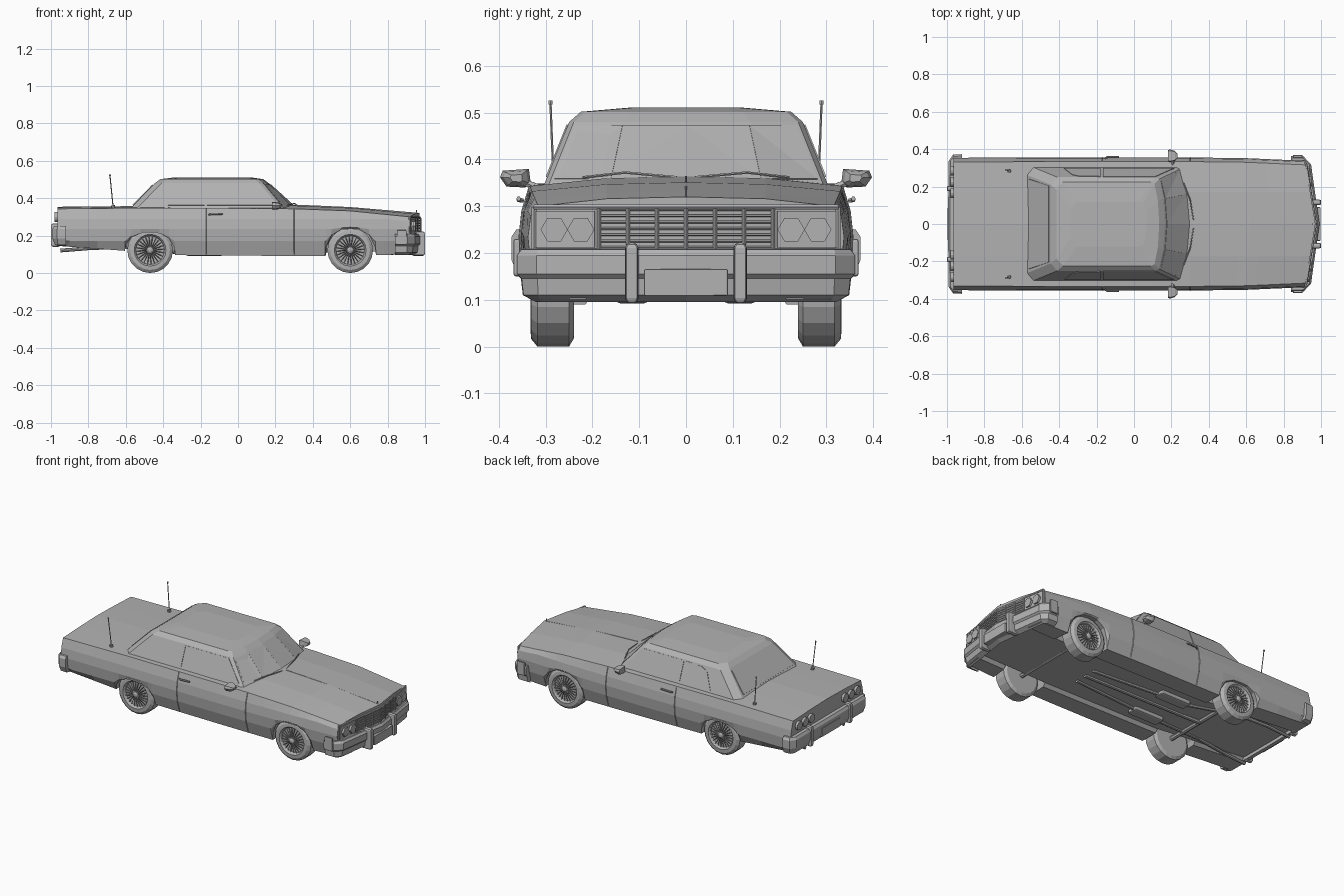
import bpy, bmesh, math
from mathutils import Vector

cube = bpy.data.objects.get("Cube")
if cube:
    bpy.data.objects.remove(cube, do_unlink=True)

grey = bpy.data.materials.new("plain grey")
grey.use_nodes = True
GREY = (0.45, 0.45, 0.45, 1)
grey.diffuse_color = GREY
grey.node_tree.nodes["Principled BSDF"].inputs["Base Color"].default_value = GREY
parts = []


def make(name, verts, faces):
    bm = bmesh.new()
    vs = [bm.verts.new(v) for v in verts]
    for f in faces:
        bm.faces.new([vs[i] for i in f])
    bmesh.ops.recalc_face_normals(bm, faces=bm.faces)
    mesh = bpy.data.meshes.new(name)
    bm.to_mesh(mesh)
    bm.free()
    mesh.materials.append(grey)
    obj = bpy.data.objects.new(name, mesh)
    bpy.context.collection.objects.link(obj)
    parts.append(obj)
    return obj


def loft(name, rings):
    """Skin a row of equal rings; each end cap is split into two halves."""
    n, last = len(rings[0]), len(rings) - 1
    faces = [(r * n + i, r * n + (i + 1) % n, (r + 1) * n + (i + 1) % n, (r + 1) * n + i)
             for r in range(last) for i in range(n)]
    for base in (0, last * n):
        faces.append([base + i for i in range(n // 2 + 1)])
        faces.append([base + i for i in range(n // 2, n)] + [base])
    return make(name, [v for ring in rings for v in ring], faces)


def tube(name, points, radius, sides=6):
    pts = [Vector(p) for p in points]
    rings = []
    for i, p in enumerate(pts):
        d = (pts[min(i + 1, len(pts) - 1)] - pts[max(i - 1, 0)]).normalized()
        u = d.cross(Vector((0, 0, 1)) if abs(d.z) < 0.9 else Vector((0, 1, 0))).normalized()
        v = d.cross(u)
        angles = [math.tau * k / sides for k in range(sides)]
        rings.append([p + (u * math.cos(a) + v * math.sin(a)) * radius for a in angles])
    return loft(name, rings)


def plate(name, points, thick=0.004):
    pts = [Vector(p) for p in points]
    nrm = (pts[1] - pts[0]).cross(pts[2] - pts[0]).normalized() * thick
    return loft(name, [[p - nrm for p in pts], [p + nrm for p in pts]])


def box(name, lo, hi, bevel=0.006):
    rect = [(lo[1], lo[2]), (hi[1], lo[2]), (hi[1], hi[2]), (lo[1], hi[2])]
    obj = loft(name, [[(x, y, z) for y, z in rect] for x in (lo[0], hi[0])])
    mod = obj.modifiers.new("soft edges", "BEVEL")
    mod.width, mod.segments = bevel, 2
    return obj


def mirror_ring(half):
    return half + [(x, -y, z) for x, y, z in half[-2:0:-1]]


def curve(x, keys):
    for (a, va), (b, vb) in zip(keys, keys[1:]):
        if x <= b:
            return va + (vb - va) * max(0, (x - a) / (b - a))
    return keys[-1][1]


# Body shell with wheel arches and a pointed nose
NOSE, TAIL, REAR_AXLE, FRONT_AXLE = 0.915, -0.965, -0.47, 0.6


def nose(y, out=0.0):
    return NOSE + out + 0.055 * max(0, 1 - abs(y) / 0.34)


def body_ring(x):
    w = curve(x, [(TAIL, 0.354), (0.2, 0.357), (0.6, 0.352), (NOSE, 0.338)])
    sill = curve(x, [(TAIL, 0.145), (-0.62, 0.12), (-0.33, 0.095), (0.5, 0.09), (NOSE, 0.1)])
    edge = curve(x, [(TAIL, 0.343), (-0.5, 0.348), (0.25, 0.345), (0.6, 0.332), (NOSE, 0.3)])
    crown = curve(x, [(TAIL, 0.354), (-0.5, 0.358), (0.3, 0.364), (0.6, 0.351), (NOSE, 0.32)])
    arch, low = 0, sill
    for cx, top in ((REAR_AXLE, 0.215), (FRONT_AXLE, 0.235)):
        d = abs(x - cx) / 0.135
        if d < 1:
            arch = math.sqrt(1 - d ** 3)
            low = sill + (top - sill) * arch
    fold = max(0.17, low + 0.005)
    crease = max(0.235, fold + 0.005)
    half = [(0, sill + 0.02), (0.2, sill + 0.02), (0.215, low), (w - 0.03 + 0.025 * arch, low),
            (w - 0.006, fold), (w, crease), (w - 0.006, 0.29 if x < 0.8 else 0.28),
            (w - 0.022, edge), (0.17, crown - 0.004), (0, crown)]
    pull = min(1, max(0, (x - 0.4) / (NOSE - 0.4)))
    return mirror_ring([(x + pull * (nose(y) - NOSE), y, z) for y, z in half])


stations = [TAIL, -0.9, -0.75, -0.2, 0.1, 0.3, 0.42, 0.78, 0.88, NOSE]
for axle in (REAR_AXLE, FRONT_AXLE):
    stations += [axle + s * d for s in (-1, 1) for d in (0.135, 0.13, 0.1, 0.05)] + [axle]
loft("body_shell", [body_ring(x) for x in sorted(stations)])


# Cabin with roof
def cabin_half(z, rear, corner, front, w):
    return [(rear, 0, z), (rear, w - 0.04, z), (rear + 0.035, w, z), (-0.17, w, z),
            (corner - 0.02, w, z), (corner, w - 0.01, z),
            (corner + (front - corner) * 0.7, w * 0.55, z), (front, 0, z)]


levels = [cabin_half(0.335, -0.585, 0.255, 0.325, 0.308), cabin_half(0.48, -0.445, 0.135, 0.165, 0.25),
          cabin_half(0.502, -0.415, 0.11, 0.135, 0.225), cabin_half(0.511, -0.34, 0.05, 0.07, 0.12)]
loft("cabin", [mirror_ring(h) for h in levels])


# Glass
def glass_side(x, z, s):
    return (x, s * (0.308 - (z - 0.335) * 0.4), z)


def shield(i, t, s):
    p = Vector(levels[0][i]).lerp(Vector(levels[1][i]), t)
    return (p.x, p.y * s * 0.97, p.z)


for s in (-1, 1):
    plate("rear_side_window", [glass_side(x, z, s) for x, z in
          ((-0.375, 0.362), (-0.18, 0.362), (-0.18, 0.474), (-0.29, 0.47), (-0.33, 0.45))], 0.003)
    plate("door_window", [glass_side(x, z, s) for x, z in
          ((-0.165, 0.362), (0.215, 0.362), (0.115, 0.474), (-0.165, 0.474))], 0.003)
    for i in (5, 6):
        plate("windshield", [shield(i, 0.15, s), shield(i + 1, 0.15, s),
                             shield(i + 1, 0.94, s), shield(i, 0.94, s)], 0.003)
    # Wipers
    tube("wiper", [(0.318, s * 0.02, 0.362), (0.3, s * 0.13, 0.372), (0.265, s * 0.22, 0.362)], 0.003)
plate("rear_window", [(-0.56, -0.24, 0.362), (-0.56, 0.24, 0.362),
                      (-0.455, 0.205, 0.47), (-0.455, -0.205, 0.47)])


# Wheels with wire spokes
def wheel(cx, s):
    r0 = 0.122

    def point(r, y, a):
        return (cx + r * math.cos(a), s * y, r0 + r * math.sin(a))

    def lathe(name, profile, segs=20):
        loft(name, [[point(r, y, math.tau * k / segs) for k in range(segs)] for y, r in profile])

    lathe("tyre", [(0.24, 0.06), (0.24, 0.105), (0.25, r0), (0.318, r0), (0.331, 0.106),
                   (0.333, 0.085), (0.326, 0.079), (0.314, 0.076), (0.31, 0.02)])
    lathe("hub", [(0.305, 0.02), (0.332, 0.018), (0.338, 0.008)], 10)
    for k in range(24):
        a = math.tau * k / 24
        tube("spoke", [point(0.014, 0.33, a), point(0.079, 0.32, a + 0.08)], 0.0022, 4)


for cx in (REAR_AXLE, FRONT_AXLE):
    for s in (-1, 1):
        wheel(cx, s)
    tube("axle", [(cx, -0.25, 0.122), (cx, 0.25, 0.122)], 0.014, 8)


# Bumpers, swept round each end of the car
def bumper(name, path, profile):
    path = [(x, -y) for x, y in path] + [(x, y) for x, y in reversed(path[:-1])]
    pts = [Vector(p) for p in path]
    rings = []
    for i, p in enumerate(pts):
        d = (pts[min(i + 1, len(pts) - 1)] - pts[max(i - 1, 0)]).normalized()
        n = Vector((d.y, -d.x))
        if n.dot(p) < 0:
            n = -n
        rings.append([(p.x + n.x * o, p.y + n.y * o, z) for o, z in profile])
    loft(name, rings)


bumper("front_bumper", [(0.84, 0.341), (0.9, 0.34), (0.925, 0.315), (nose(0), 0)],
       [(-0.02, 0.205), (0.012, 0.208), (0.022, 0.195), (0.022, 0.155), (0.012, 0.145),
        (0.008, 0.11), (-0.02, 0.095)])
bumper("rear_bumper", [(-0.92, 0.351), (-0.96, 0.35), (-0.97, 0.335), (-0.972, 0)],
       [(-0.02, 0.255), (0.012, 0.25), (0.022, 0.235), (0.022, 0.185), (0.008, 0.15), (-0.02, 0.145)])
for s in (-1, 1):
    y = s * 0.116
    box("front_overrider", (0.93, y - 0.014, 0.092), (0.999, y + 0.014, 0.222), 0.01)
    y = s * 0.19
    box("rear_overrider", (-0.999, y - 0.013, 0.14), (-0.95, y + 0.013, 0.265), 0.01)
    box("side_bumper_pad", (0.85, s * 0.362 - 0.007, 0.15), (0.9, s * 0.362 + 0.007, 0.23), 0.005)
box("front_plate", (0.96, -0.09, 0.108), (0.998, 0.09, 0.166), 0.004)
box("rear_plate", (-0.996, -0.09, 0.16), (-0.96, 0.09, 0.215), 0.004)

# Grille bars
for k in range(7):
    z = 0.212 + k * 0.0135
    tube("grille_bar", [(nose(y, 0.004), y, z) for y in (-0.188, 0, 0.188)], 0.003, 4)
for k in range(-3, 4):
    y = k * 0.062
    tube("grille_upright", [(nose(y, 0.006), y, 0.208), (nose(y, 0.006), y, 0.295)], 0.004, 4)
for z in (0.206, 0.298):
    tube("front_trim", [(nose(y, 0.002), y, z) for y in (-0.325, 0, 0.325)], 0.006)

# Lights, mirrors, handles and aerials
for s in (-1, 1):
    plate("headlight_panel", [(nose(y, 0.002), s * y, z) for y, z in
          ((0.195, 0.212), (0.32, 0.212), (0.32, 0.29), (0.195, 0.29))])
    for y in (0.225, 0.282):
        tube("headlight", [(nose(y, o), s * y, 0.25) for o in (-0.01, 0.015)], 0.029)
    for y in (0.165, 0.225, 0.285):
        tube("tail_light", [(-0.95, s * y, 0.3), (-0.98, s * y, 0.3)], 0.026, 12)
    tube("front_trim_end", [(nose(0.325), s * 0.325, z) for z in (0.206, 0.298)], 0.006)

    def mirror_slice(x, grow):
        return [(x, s * (0.362 + a * grow), 0.36 + b * grow) for a, b in
                ((-0.03, -0.012), (-0.018, -0.02), (0.022, -0.018), (0.036, 0.002),
                 (0.03, 0.016), (-0.026, 0.02))]
    loft("door_mirror", [mirror_slice(x, g) for x, g in ((0.182, 0.95), (0.195, 1), (0.218, 0.8), (0.232, 0.4))])
    tube("mirror_stalk", [(0.21, s * 0.31, 0.338), (0.205, s * 0.35, 0.352)], 0.008)
    tube("door_handle", [(-0.155, s * 0.35, 0.312), (-0.145, s * 0.358, 0.314), (-0.08, s * 0.358, 0.316)], 0.005)
    tube("aerial", [(-0.667, s * 0.283, 0.345), (-0.685, s * 0.29, 0.525)], 0.0028)
    tube("aerial_base", [(-0.667, s * 0.283, 0.345), (-0.669, s * 0.283, 0.362)], 0.01, 8)
    tube("aerial_tip", [(-0.6845, s * 0.29, 0.518), (-0.685, s * 0.29, 0.526)], 0.005)
    for x in (-0.17, 0.3):
        tube("door_seam", [(x, s * y, z) for y, z in
             ((0.328, 0.1), (0.35, 0.17), (0.356, 0.235), (0.35, 0.29), (0.334, 0.343))], 0.0022, 4)
    # Exhausts
    tube("exhaust_pipe", [(0.35, s * 0.07, 0.108), (-0.3, s * 0.12, 0.108), (-0.6, s * 0.17, 0.14),
                          (-0.8, s * 0.19, 0.132), (-0.95, s * 0.19, 0.12)], 0.01, 8)
    box("muffler", (-0.28, s * 0.115 - 0.035, 0.092), (-0.08, s * 0.115 + 0.035, 0.125), 0.01)
tube("drive_shaft", [(REAR_AXLE, 0, 0.118), (0.35, 0, 0.112)], 0.013, 8)
tube("hood_ornament", [(0.955, 0, 0.318), (0.955, 0, 0.336)], 0.003)
tube("hood_crease", [(0.33, 0, 0.362), (0.6, 0, 0.35), (0.965, 0, 0.319)], 0.003)

# Smooth shading with sharp edges kept
for obj in bpy.context.view_layer.objects:
    obj.select_set(obj in parts)
bpy.context.view_layer.objects.active = parts[0]
bpy.ops.object.shade_smooth_by_angle(angle=math.radians(32))
